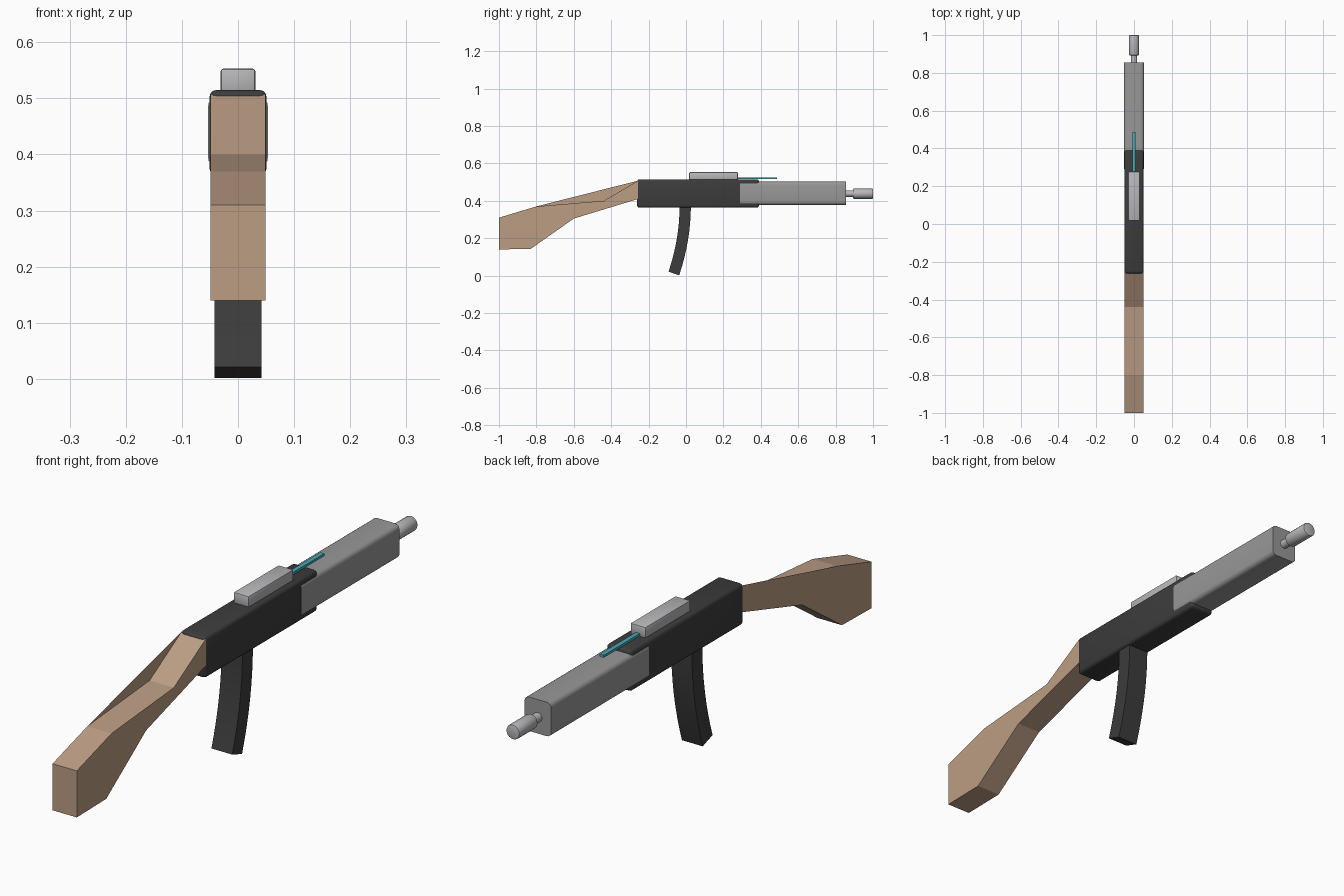
import bpy, bmesh, math
from mathutils import Matrix

if "Cube" in bpy.data.objects:
    bpy.data.objects.remove(bpy.data.objects["Cube"])


def mat(name, r, g, b):
    m = bpy.data.materials.new(name)
    lin = [((c / 255 + 0.055) / 1.055) ** 2.4 for c in (r, g, b)]
    m.diffuse_color = (*lin, 1)
    m.use_nodes = True
    m.node_tree.nodes["Principled BSDF"].inputs["Base Color"].default_value = m.diffuse_color
    return m


WOOD = mat("wood", 188, 157, 132)
BLACK = mat("black_metal", 60, 60, 60)
GREY = mat("mid_grey", 152, 152, 152)
LIGHT = mat("light_grey", 184, 184, 188)
TEAL = mat("teal", 70, 172, 184)


def finish(name, bm, material, smooth=True):
    bmesh.ops.recalc_face_normals(bm, faces=bm.faces)
    me = bpy.data.meshes.new(name)
    bm.to_mesh(me)
    bm.free()
    ob = bpy.data.objects.new(name, me)
    bpy.context.collection.objects.link(ob)
    me.materials.append(material)
    if smooth:
        bpy.ops.object.select_all(action='DESELECT')
        ob.select_set(True)
        bpy.context.view_layer.objects.active = ob
        bpy.ops.object.shade_smooth_by_angle(angle=math.radians(40))
    return ob


def box(name, hx, y0, y1, z0, z1, material, bevel=0.0, segs=3, long_only=False):
    bm = bmesh.new()
    bmesh.ops.create_cube(bm, size=1)
    for v in bm.verts:
        v.co = (v.co.x * 2 * hx, (y0 + y1) / 2 + v.co.y * (y1 - y0),
                (z0 + z1) / 2 + v.co.z * (z1 - z0))
    if bevel:
        edges = [e for e in bm.edges if not long_only or
                 abs(e.verts[0].co.y - e.verts[1].co.y) > 0.01]
        bmesh.ops.bevel(bm, geom=edges, offset=bevel, segments=segs,
                        profile=0.5, affect='EDGES')
    return finish(name, bm, material)


def rod(name, r, y0, y1, z, material, bevel=0.0):
    bm = bmesh.new()
    bmesh.ops.create_cone(bm, cap_ends=True, segments=20, radius1=r, radius2=r,
                          depth=y1 - y0,
                          matrix=Matrix.Translation((0, (y0 + y1) / 2, z))
                          @ Matrix.Rotation(math.pi / 2, 4, 'X'))
    if bevel:
        rims = [e for e in bm.edges
                if abs(e.verts[0].co.y - e.verts[1].co.y) < 1e-5]
        bmesh.ops.bevel(bm, geom=rims, offset=bevel, segments=2,
                        profile=0.5, affect='EDGES')
    return finish(name, bm, material)


def strip(name, hx, top, bottom, material, smooth):
    """Solid made of four-cornered rings (top, bottom) along a side profile."""
    bm = bmesh.new()
    rings = [[bm.verts.new((x, *p)) for x, p in
              ((-hx, t), (hx, t), (hx, b), (-hx, b))]
             for t, b in zip(top, bottom)]
    for a, b in zip(rings, rings[1:]):
        for i in range(4):
            j = (i + 1) % 4
            bm.faces.new((a[i], a[j], b[j], b[i]))
    bm.faces.new(rings[0])
    bm.faces.new(rings[-1])
    return finish(name, bm, material, smooth)


# Rear stock, tapering to a thin neck
strip("stock", 0.049,
      [(-1, 0.31), (-0.80, 0.37), (-0.44, 0.40), (-0.255, 0.508)],
      [(-1, 0.14), (-0.83, 0.143), (-0.60, 0.305), (-0.255, 0.41)],
      WOOD, False)

# Thin web that closes the dip on the left side of the stock
bm = bmesh.new()
bm.faces.new([bm.verts.new((-0.049, y, z)) for y, z in
              ((-0.80, 0.37), (-0.44, 0.40), (-0.255, 0.508))])
finish("stock_side_web", bm, WOOD, False)

# Main body and front housing
box("body", 0.051, -0.262, 0.39, 0.363, 0.515, BLACK, 0.013)
box("front_housing", 0.0535, 0.29, 0.855, 0.378, 0.502, GREY, 0.017, 4, True)

# Muzzle
rod("muzzle_neck", 0.017, 0.84, 0.905, 0.438, LIGHT)
rod("muzzle_tip", 0.027, 0.893, 1.0, 0.438, LIGHT, 0.004)

# Curved magazine: two arcs swept from vertical to the tilted lower end
N = 8
top, bottom = [], []
for i in range(N + 1):
    t = i / N
    z = 0.375 - 0.3635 * t
    y = -0.004 - 0.061 * t ** 2.0
    tilt = math.radians(19) * t
    dy, dz = 0.030 * math.cos(tilt), 0.030 * math.sin(tilt)
    top.append((y + dy, z - dz))
    bottom.append((y - dy, z + dz))
strip("magazine", 0.042, top, bottom, BLACK, True)

# Top sight and its thin pointer
box("sight_block", 0.031, 0.017, 0.278, 0.51, 0.553, LIGHT, 0.005, 2)
box("sight_pointer", 0.008, 0.27, 0.487, 0.516, 0.525, TEAL)
